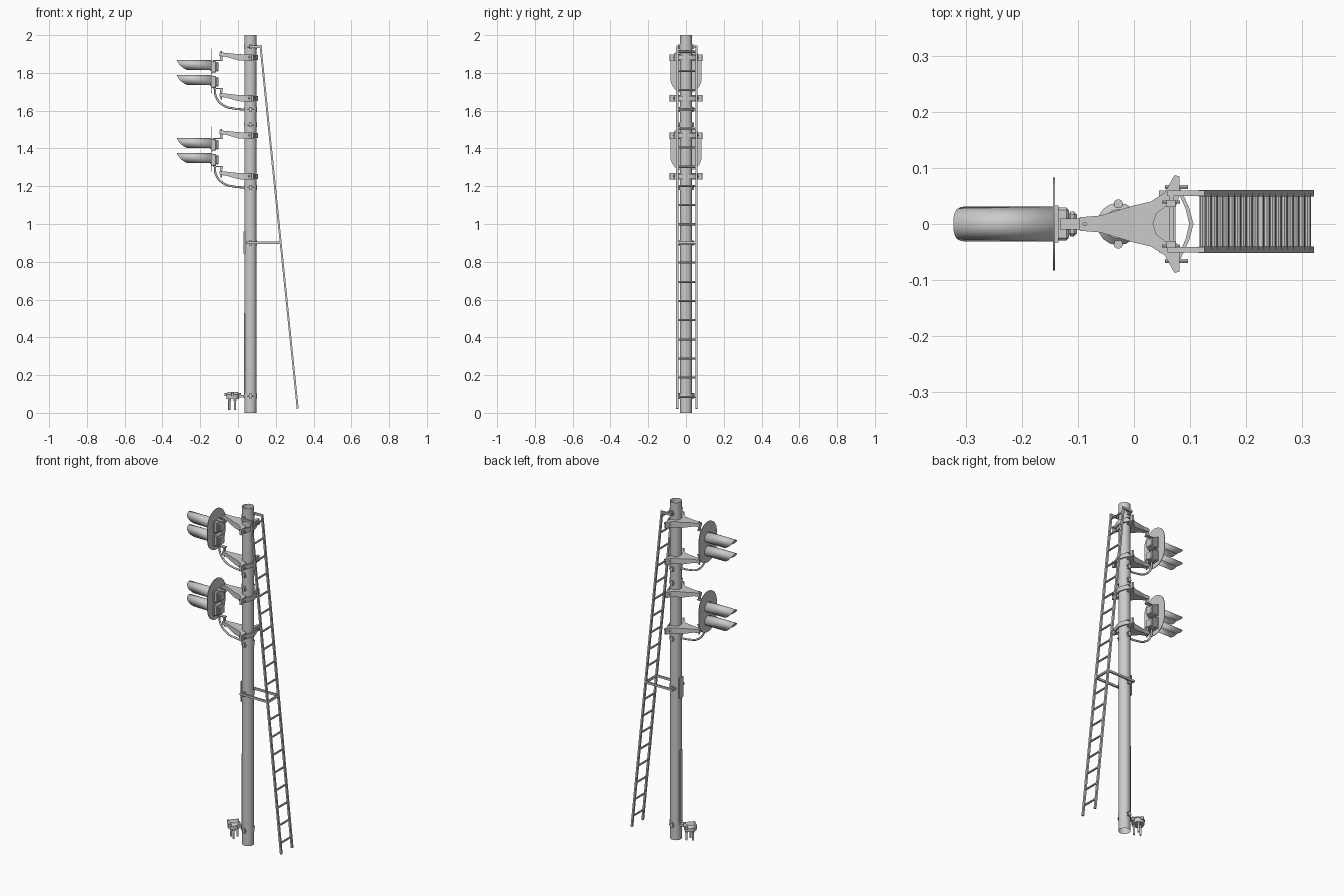
import bpy, bmesh
from math import sin, cos, pi, radians, atan2, hypot
from mathutils import Vector, Matrix

if "Cube" in bpy.data.objects:
    bpy.data.objects.remove(bpy.data.objects["Cube"])

PX, PR = 0.066, 0.032          # pole centre x and radius


def finish(name, bm, smooth=False):
    bmesh.ops.recalc_face_normals(bm, faces=bm.faces)
    me = bpy.data.meshes.new(name)
    bm.to_mesh(me)
    bm.free()
    ob = bpy.data.objects.new(name, me)
    bpy.context.collection.objects.link(ob)
    if smooth:
        bpy.ops.object.select_all(action='DESELECT')
        ob.select_set(True)
        bpy.context.view_layer.objects.active = ob
        bpy.ops.object.shade_smooth_by_angle(angle=radians(40))
    return ob


def box(name, x, y, z, bevel=0):
    bm = bmesh.new()
    bmesh.ops.create_cube(bm, size=1)
    for v in bm.verts:
        v.co = Vector([(a + b) / 2 + c * (b - a) for c, (a, b) in zip(v.co, (x, y, z))])
    if bevel:
        bmesh.ops.bevel(bm, geom=bm.edges[:], offset=bevel, segments=1, affect='EDGES')
    return finish(name, bm)


def rod(name, a, b, r, n=12, r2=None, caps=True):
    a, b = Vector(a), Vector(b)
    bm = bmesh.new()
    rot = (b - a).to_track_quat('Z', 'Y').to_matrix().to_4x4()
    bmesh.ops.create_cone(bm, cap_ends=caps, segments=n, radius1=r, radius2=r if r2 is None else r2,
                          depth=(b - a).length, matrix=Matrix.Translation((a + b) / 2) @ rot)
    return finish(name, bm, n > 8)


def prism(name, pts, lo, hi):
    """Plan outline with bottom and top heights given as functions of x."""
    bm = bmesh.new()
    d = [bm.verts.new((x, y, lo(x))) for x, y in pts]
    u = [bm.verts.new((x, y, hi(x))) for x, y in pts]
    n = len(pts)
    for i in range(n):
        j = (i + 1) % n
        bm.faces.new((d[i], d[j], u[j], u[i]))
    f = [bm.faces.new(d[::-1]), bm.faces.new(u)]
    bmesh.ops.triangulate(bm, faces=f)
    return finish(name, bm)


def band(name, z, h=0.025):
    """Pole strap with a pair of bolted ears."""
    rod(name, (PX, 0, z - h / 2), (PX, 0, z + h / 2), PR + 0.003, 24, caps=False)
    for s in (-1, 1):
        box(name + "_ear", (PX - 0.008, PX + 0.008), sorted((s * 0.03, s * 0.043)), (z - h / 2, z + h / 2))
        rod(name + "_bolt", (PX - 0.016, s * 0.039, z), (PX + 0.016, s * 0.039, z), 0.003, 6)


def bracket(z):
    """Forked arm gripping the pole; z is the top of the tip."""
    half = [(-0.097, 0.012), (-0.06, 0.015), (0.0, 0.033), (0.03, 0.04), (0.055, 0.056),
            (0.072, 0.087), (0.081, 0.085), (0.081, 0.05)]
    half += [(PX + PR * cos(a), PR * sin(a)) for a in (radians(75), radians(110), radians(145))]
    pts = half + [(PX - PR, 0)] + [(x, -y) for x, y in reversed(half)]
    prism("bracket_arm", pts,
          lambda x: z - 0.018 - 0.026 * min(1, max(0, (x + 0.08) / 0.09)),
          lambda x: z - 0.010 * min(1, max(0, (x + 0.08) / 0.09)))
    # rear clamp, bent round the pole
    out = [(0.072, 0.066), (0.083, 0.062), (0.098, 0.03), (0.106, 0)]
    inn = [(0.072, 0.058), (0.079, 0.056), (0.092, 0.027), (0.0985, 0)]
    ring = out + [(x, -y) for x, y in out[-2::-1]]
    back = inn + [(x, -y) for x, y in inn[-2::-1]]
    prism("bracket_clamp", ring + back[::-1], lambda x: z - 0.04, lambda x: z - 0.014)
    for s in (-1, 1):
        rod("clamp_bolt", (0.055, s * 0.066, z - 0.026), (0.096, s * 0.066, z - 0.026), 0.004, 6)
    rod("bracket_pin", (-0.088, 0, z - 0.032), (-0.088, 0, z + 0.008), 0.004, 8)


def visor(z):
    """Hood with open underside and a swept-back front edge."""
    bm = bmesh.new()
    lim, n, rows = radians(130), 24, []
    for i in range(n + 1):
        a = -lim + 2 * lim * i / n
        tip = -0.322 + 0.05 * (abs(a) / lim) ** 2.5
        rows.append([bm.verts.new((x, 0.031 * sin(a), z + 0.031 * cos(a))) for x in (-0.143, tip)])
    for p, q in zip(rows, rows[1:]):
        bm.faces.new((p[0], p[1], q[1], q[0]))
    ob = finish("lamp_visor", bm, True)
    m = ob.modifiers.new("thickness", 'SOLIDIFY')
    m.thickness = 0.002


def tube(name, pts, r):
    cu = bpy.data.curves.new(name, 'CURVE')
    cu.dimensions = '3D'
    cu.bevel_depth, cu.bevel_resolution, cu.use_fill_caps = r, 2, True
    sp = cu.splines.new('BEZIER')
    sp.bezier_points.add(len(pts) - 1)
    for p, c in zip(sp.bezier_points, pts):
        p.co = c
        p.handle_left_type = p.handle_right_type = 'AUTO'
    bpy.context.collection.objects.link(bpy.data.objects.new(name, cu))


def signal_head(d):
    # backplate: thin stadium
    bm = bmesh.new()
    vs = []
    for i in range(40):
        a = 2 * pi * (i + 0.5) / 40
        vs.append(bm.verts.new((-0.144, 0.083 * cos(a), 1.81 + d + 0.083 * sin(a) + (0.037 if sin(a) > 0 else -0.037))))
    f = bm.faces.new(vs)
    g = bmesh.ops.extrude_face_region(bm, geom=[f])
    bmesh.ops.translate(bm, vec=(0.003, 0, 0), verts=[v for v in g["geom"] if isinstance(v, bmesh.types.BMVert)])
    finish("backplate", bm)
    # two lamp units
    for z in (1.836 + d, 1.757 + d):
        visor(z)
        zc = z - 0.004
        rod("lamp_lens", (-0.141, 0, z), (-0.148, 0, z), 0.030, 24, 0.022)
        box("lamp_housing", (-0.142, -0.116), (-0.029, 0.029), (zc - 0.031, zc + 0.031), 0.004)
        box("lamp_back", (-0.118, -0.102), (-0.022, 0.022), (zc - 0.025, zc + 0.025), 0.005)
        box("lamp_flange", (-0.141, -0.135), (-0.033, 0.033), (zc - 0.034, zc + 0.034))
    # hinge tabs joining lamp and brackets
    box("top_tab", (-0.132, -0.08), (-0.010, 0.010), (1.864 + d, 1.869 + d))
    box("top_tab_post", (-0.132, -0.120), (-0.010, 0.010), (1.85 + d, 1.867 + d))
    box("top_tab_lug", (-0.094, -0.082), (-0.007, 0.007), (1.866 + d, 1.888 + d))
    box("bottom_tab", (-0.132, -0.08), (-0.010, 0.010), (1.715 + d, 1.720 + d))
    box("bottom_tab_post", (-0.132, -0.120), (-0.010, 0.010), (1.717 + d, 1.73 + d))
    box("bottom_tab_lug", (-0.094, -0.082), (-0.007, 0.007), (1.695 + d, 1.717 + d))
    bracket(1.908 + d)
    bracket(1.692 + d)
    # feed cable and pole straps
    tube("feed_cable", [(-0.121, 0, 1.725 + d), (-0.117, 0, 1.675 + d), (-0.075, 0, 1.627 + d),
                        (-0.02, 0, 1.611 + d), (0.038, 0, 1.606 + d)], 0.0055)
    band("cable_strap", 1.606 + d)
    band("upper_strap", 1.938 + d)


# pole: open tube
rod("pole", (PX, 0, 0), (PX, 0, 2), PR, 32, caps=False)
for drop in (0, -0.413):
    signal_head(drop)

# ladder
TOP, BOT = (0.120, 1.935), (0.316, 0.022)
SIDES = (-0.046, 0.055)
L = hypot(BOT[0] - TOP[0], TOP[1] - BOT[1])
tilt = atan2(BOT[0] - TOP[0], TOP[1] - BOT[1])
ladder_x = lambda z: TOP[0] + (BOT[0] - TOP[0]) * (TOP[1] - z) / (TOP[1] - BOT[1])
for y in SIDES:
    ob = box("ladder_rail", (-0.005, 0.005), (y - 0.006, y + 0.006), (-L / 2, L / 2))
    ob.location = ((TOP[0] + BOT[0]) / 2, 0, (TOP[1] + BOT[1]) / 2)
    ob.rotation_euler = (0, -tilt, 0)
    # stays from ladder to pole
    box("ladder_top_stay", (0.06, 0.126), (y - 0.005, y + 0.005), (1.932, 1.944))
    box("ladder_mid_stay", (0.045, ladder_x(0.9) + 0.004), (y - 0.005, y + 0.005), (0.895, 0.907))
for i in range(19):
    z = 0.085 + i * 0.1015
    rod("ladder_rung", (ladder_x(z), SIDES[0], z), (ladder_x(z), SIDES[1], z), 0.0055, 8)
for nm, x, z in (("top_stay_bar", 0.066, 1.938), ("mid_stay_bar", 0.05, 0.901), ("mid_stay_end", ladder_x(0.9), 0.901)):
    box(nm, (x - 0.004, x + 0.004), (SIDES[0], SIDES[1]), (z - 0.006, z + 0.006))

# pole plate at the middle stay, and slim conduit lower down
band("mid_strap", 0.90)
box("pole_plate", (0.029, 0.037), (-0.018, 0.018), (0.84, 0.96))
box("pole_conduit", (0.032, 0.038), (-0.012, 0.012), (0.10, 0.53))

# junction box at the foot, with lugs and hanging pipes
band("foot_strap", 0.09)
JX = -0.028
rod("junction_body", (JX, 0, 0.074), (JX, 0, 0.100), 0.034, 16)
rod("junction_lid", (JX, 0, 0.098), (JX, 0, 0.110), 0.038, 16, 0.026)
for i in range(4):
    a = pi / 2 * i
    c = (JX + 0.036 * cos(a), 0.036 * sin(a))
    rod("junction_lug", (*c, 0.090), (*c, 0.106), 0.008, 12)
box("junction_arm", (0.0, 0.04), (-0.010, 0.010), (0.082, 0.096))
for dx, dy in ((-0.018, 0), (0.012, 0.018), (0.012, -0.018)):
    rod("junction_pipe", (JX + dx, dy, 0.016), (JX + dx, dy, 0.078), 0.006, 10)
    rod("pipe_nut", (JX + dx, dy, 0.062), (JX + dx, dy, 0.075), 0.009, 6)
